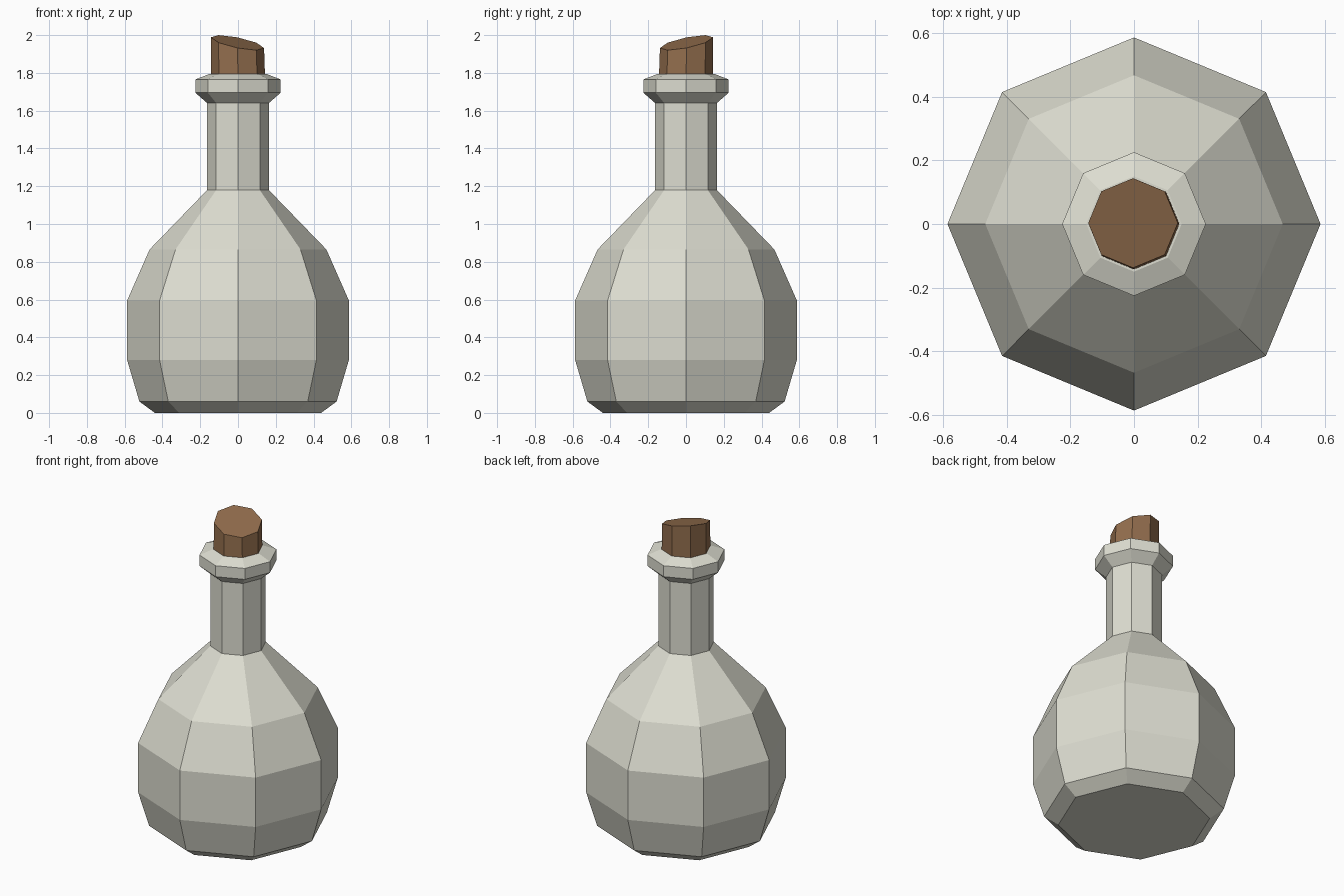
import bpy, bmesh, math

if "Cube" in bpy.data.objects:
    bpy.data.objects.remove(bpy.data.objects["Cube"])

SIDES = 8


def material(name, color):
    m = bpy.data.materials.new(name)
    m.diffuse_color = (*color, 1)
    m.use_nodes = True
    m.node_tree.nodes["Principled BSDF"].inputs["Base Color"].default_value = m.diffuse_color
    return m


def lathe(name, profile, mat, top=None):
    """Eight-sided closed solid from (radius, z) pairs; top edits the last ring."""
    bm = bmesh.new()
    rings = []
    for r, z in profile:
        rings.append([bm.verts.new((r * math.cos(i * math.tau / SIDES),
                                    r * math.sin(i * math.tau / SIDES), z))
                      for i in range(SIDES)])
    for a, b in zip(rings, rings[1:]):
        for i in range(SIDES):
            j = (i + 1) % SIDES
            bm.faces.new((a[i], a[j], b[j], b[i]))
    bm.faces.new(rings[0][::-1])
    bm.faces.new(rings[-1])
    if top:
        for v in rings[-1]:
            top(v.co)
    mesh = bpy.data.meshes.new(name)
    bm.to_mesh(mesh)
    bm.free()
    mesh.materials.append(mat)
    ob = bpy.data.objects.new(name, mesh)
    bpy.context.collection.objects.link(ob)
    return ob


glass = material("pale grey glass", (0.73, 0.73, 0.64))
brown = material("cork brown", (0.29, 0.155, 0.075))

# Bottle: chamfered base, round belly, straight neck and flared lip
lathe("bottle", [(0.44, 0), (0.522, 0.06), (0.587, 0.28), (0.587, 0.595),
                 (0.468, 0.865), (0.163, 1.18), (0.163, 1.64),
                 (0.226, 1.695), (0.226, 1.765), (0.15, 1.795)], glass)


# Cork: slanted top, highest toward back left
def slant(co):
    co.z = 1.96 + 0.2 * (co.y - co.x)
    co.x -= 0.003
    co.y += 0.003


lathe("cork", [(0.143, 1.78), (0.141, 1.96)], brown, slant)
